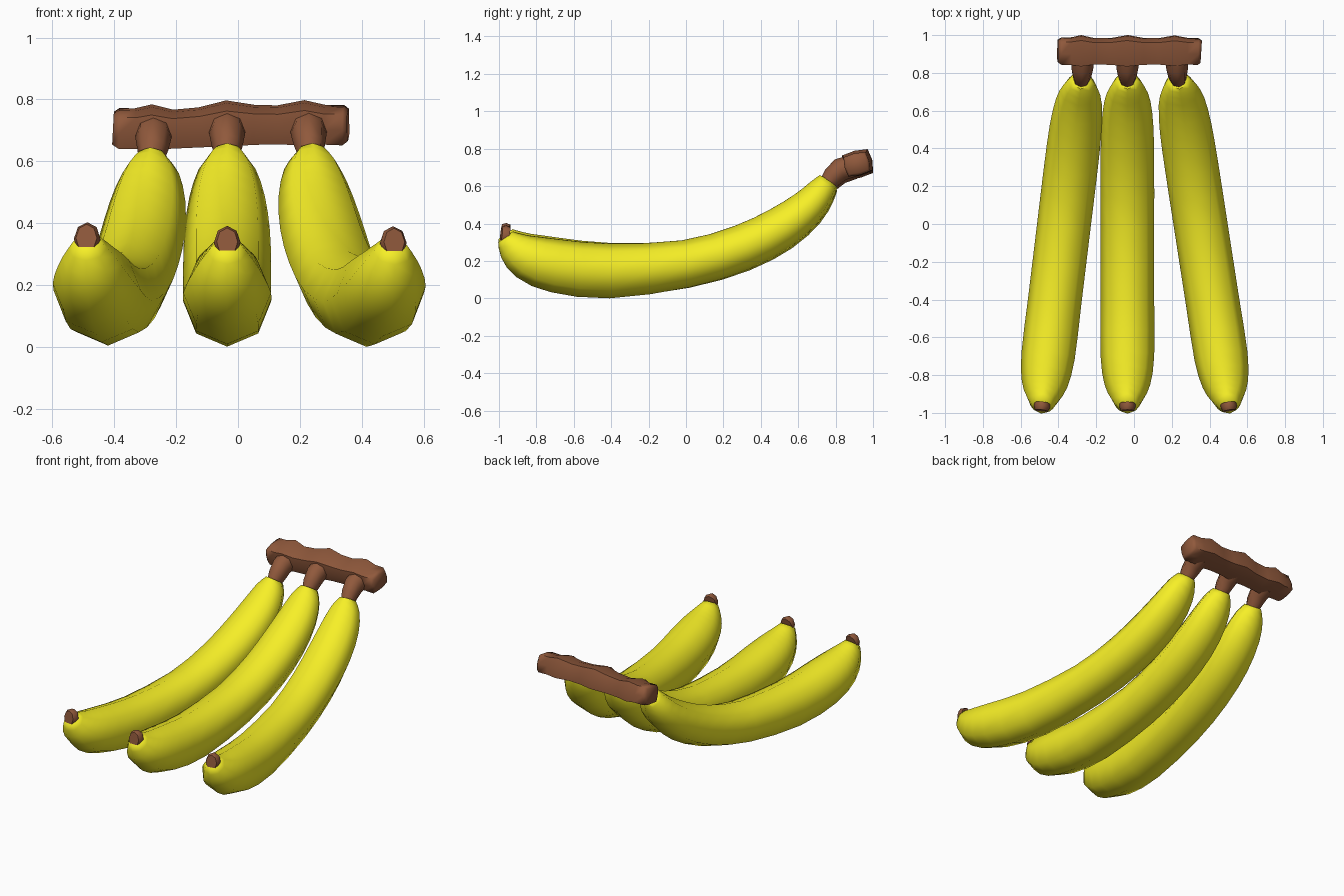
import bpy, bmesh, math
from mathutils import Vector

if "Cube" in bpy.data.objects:
    bpy.data.objects.remove(bpy.data.objects["Cube"])

def material(name, color):
    m = bpy.data.materials.new(name)
    m.diffuse_color = color
    m.use_nodes = True
    m.node_tree.nodes["Principled BSDF"].inputs["Base Color"].default_value = m.diffuse_color
    return m

YELLOW = material("banana_yellow", (0.93, 0.87, 0.02, 1))
BROWN = material("stem_brown", (0.28, 0.10, 0.045, 1))

def catmull(rows, steps):
    """Add smooth in-between rows to a list of number tuples."""
    out = []
    for i in range(len(rows) - 1):
        a, b, c, d = (rows[min(max(i + k, 0), len(rows) - 1)] for k in (-1, 0, 1, 2))
        for s in range(steps):
            t = s / steps
            out.append(tuple(0.5 * (2*q + (r - p)*t + (2*p - 5*q + 4*r - u)*t*t
                                    + (3*q - p - 3*r + u)*t**3)
                             for p, q, r, u in zip(a, b, c, d)))
    return out + [rows[-1]]

def tube(name, rings, mat, diag=1.0, tilt=0.0, angle=62):
    """Capped eight-sided tube; each ring is (x, y, z, half width, half height)."""
    bm = bmesh.new()
    pts = [Vector(r[:3]) for r in rings]
    loops = []
    for i, r in enumerate(rings):
        t = (pts[min(i + 1, len(pts) - 1)] - pts[max(i - 1, 0)]).normalized()
        side = t.cross(Vector((0, 0, 1))).normalized()
        up = side.cross(t)
        loop = []
        for k in range(8):
            a = k * math.pi / 4
            f = diag if k % 2 else 1
            u, v = math.cos(a) * r[3] * f, math.sin(a) * r[4] * f
            u, v = (u * math.cos(tilt) - v * math.sin(tilt),
                    u * math.sin(tilt) + v * math.cos(tilt))
            loop.append(bm.verts.new(pts[i] + side * u + up * v))
        loops.append(loop)
    for a, b in zip(loops, loops[1:]):
        for k in range(8):
            bm.faces.new((a[k], a[(k + 1) % 8], b[(k + 1) % 8], b[k]))
    bm.faces.new(loops[0])
    bm.faces.new(loops[-1])
    bmesh.ops.recalc_face_normals(bm, faces=bm.faces)
    me = bpy.data.meshes.new(name)
    bm.to_mesh(me)
    bm.free()
    me.materials.append(mat)
    ob = bpy.data.objects.new(name, me)
    bpy.context.collection.objects.link(ob)
    bpy.ops.object.select_all(action='DESELECT')
    ob.select_set(True)
    bpy.context.view_layer.objects.active = ob
    bpy.ops.object.shade_smooth_by_angle(angle=math.radians(angle))
    return ob

# Side profile of one banana: y, z, half width, half height
BODY = [(-.965, .330, .045, .048), (-.925, .280, .085, .088), (-.85, .222, .121, .122),
        (-.70, .175, .142, .143), (-.41, .147, .142, .146), (0, .185, .142, .127),
        (.30, .272, .142, .122), (.51, .378, .138, .115), (.65, .486, .122, .098),
        (.725, .575, .092, .077), (.762, .625, .05, .058)]
TIP = [(-.95, .334, .042, .05), (-.970, .338, .043, .054), (-.988, .340, .034, .045)]
STEM = [(.745, .60, .036, .042), (.785, .65, .05, .056), (.825, .688, .058, .062),
        (.90, .712, .06, .06)]

# Each banana: stem x, tip x, lift at the tip, lift at the stem
for label, xs, xt, lt, ls in (("left", -.277, -.489, .012, -.014),
                              ("middle", -.035, -.035, 0, 0),
                              ("right", .233, .504, -.001, 0)):
    def place(rows):
        out = []
        for y, z, w, h in rows:
            t = (min(y, .80) + .98) / 1.75
            out.append((xt + (xs - xt) * t, y, z + lt + (ls - lt) * t, w, h))
        return out
    tube(label + "_banana", place(catmull(BODY, 2)), YELLOW)
    tube(label + "_banana_tip", place(TIP), BROWN)
    tube(label + "_banana_stem", place(STEM), BROWN)

# Crown bar with a knuckle over each stem: x, y, z, half width, half height
BAR = [(-.404, .915, .707, .058, .048), (-.385, .915, .706, .070, .060),
       (-.33, .915, .706, .072, .059),
       (-.28, .917, .710, .081, .067), (-.21, .914, .704, .068, .057),
       (-.12, .914, .710, .069, .059), (-.035, .917, .722, .081, .068),
       (.05, .914, .718, .069, .059), (.13, .914, .718, .068, .057),
       (.215, .917, .724, .079, .067), (.28, .915, .718, .069, .058),
       (.34, .913, .717, .068, .060), (.356, .912, .717, .058, .048)]
tube("crown_bar", BAR, BROWN, diag=1.24, tilt=math.radians(-14))
